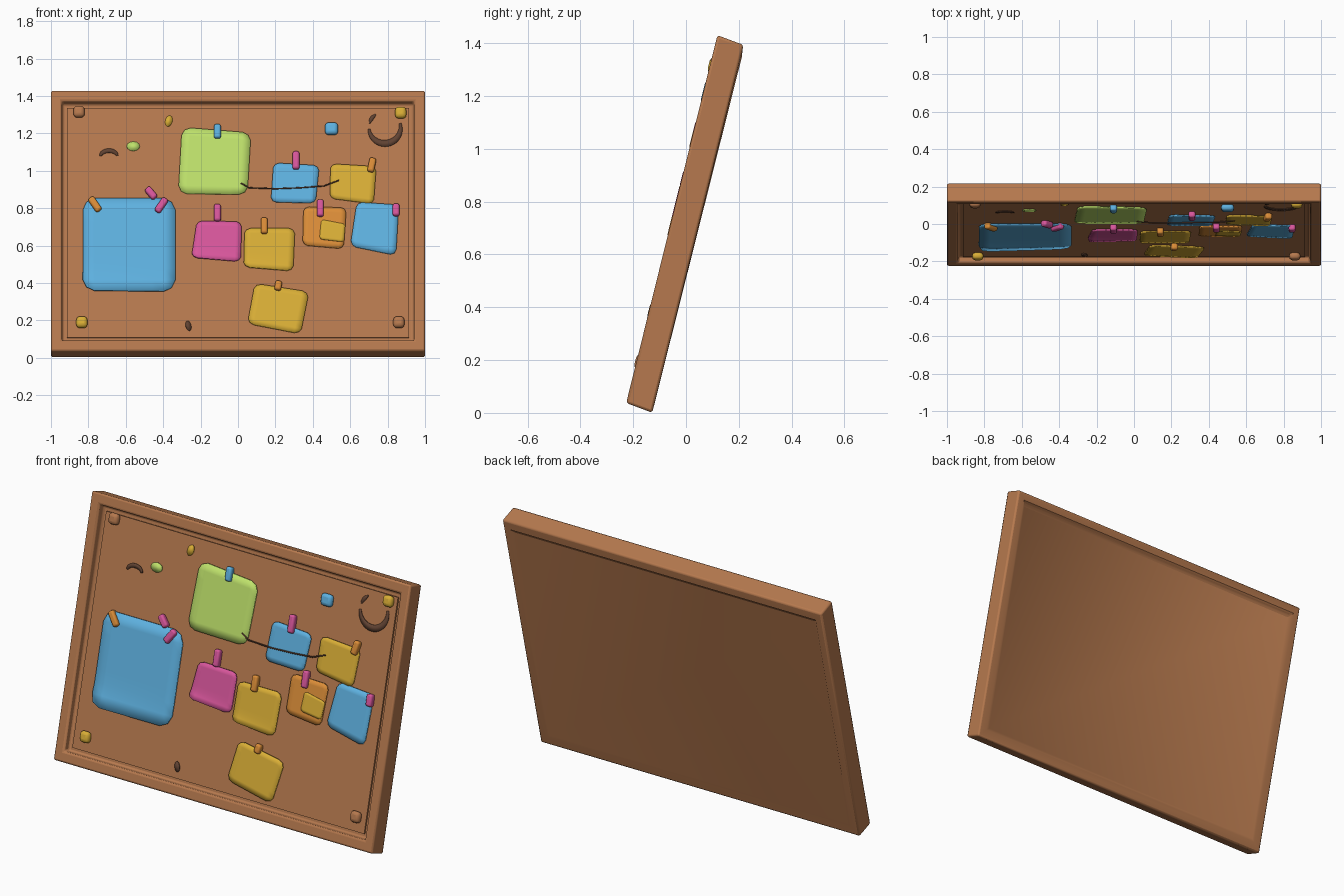
import bpy, bmesh, math
from mathutils import Matrix, Vector

cube = bpy.data.objects.get("Cube")
if cube:
    bpy.data.objects.remove(cube, do_unlink=True)


def material(name, rgb):
    lin = [((c / 255 + 0.055) / 1.055) ** 2.4 for c in rgb] + [1]
    m = bpy.data.materials.new(name)
    m.use_nodes = True
    m.diffuse_color = lin
    bsdf = m.node_tree.nodes["Principled BSDF"]
    bsdf.inputs["Base Color"].default_value = lin
    bsdf.inputs["Roughness"].default_value = 0.8
    return m


BROWN = material("cork brown", (182, 121, 78))
DARK = material("dark brown", (96, 66, 50))
BLUE = material("sky blue", (94, 177, 224))
GREEN = material("lime green", (190, 225, 107))
PINK = material("pink", (216, 86, 156))
YELLOW = material("mustard yellow", (217, 174, 54))
ORANGE = material("orange", (219, 141, 56))

# Leaning board space: x across, y up the panel, z out of the panel surface
LEAN = Matrix(((1, 0, 0, 0),
               (0, 0.248, -0.94, -0.205),
               (0, 1, 0.35, 0),
               (0, 0, 0, 1)))
BOTTOM, TOP, BACK, FRONT = 0.027, 1.42, -0.075, 0.03


def finish(bm, name, mat, bevel=0, segments=2, solid=0):
    bmesh.ops.recalc_face_normals(bm, faces=bm.faces)
    bm.transform(LEAN)
    me = bpy.data.meshes.new(name)
    bm.to_mesh(me)
    bm.free()
    me.materials.append(mat)
    ob = bpy.data.objects.new(name, me)
    bpy.context.collection.objects.link(ob)
    if solid:
        mod = ob.modifiers.new("thickness", 'SOLIDIFY')
        mod.thickness, mod.offset = solid, 0
    if bevel:
        mod = ob.modifiers.new("soft edges", 'BEVEL')
        mod.width, mod.segments = bevel, segments
    bpy.ops.object.select_all(action='DESELECT')
    ob.select_set(True)
    bpy.context.view_layer.objects.active = ob
    bpy.ops.object.shade_smooth_by_angle(angle=math.radians(40))
    return ob


def box(lo, hi, spin=0):
    lo, hi = Vector(lo), Vector(hi)
    bm = bmesh.new()
    mat = (Matrix.Translation((lo + hi) / 2) @ Matrix.Rotation(spin, 4, 'Z')
           @ Matrix.Diagonal((hi - lo).to_4d()))
    bmesh.ops.create_cube(bm, size=1, matrix=mat)
    return bm


def face_towards(bm, direction):
    bm.normal_update()
    return max(bm.faces, key=lambda f: f.normal.z * direction)


def frame():
    bm = box((-1, BOTTOM, BACK), (1, TOP, FRONT))
    # Recess the front, leaving a rim with a sloping inner wall
    front = face_towards(bm, 1)
    bmesh.ops.inset_region(bm, faces=[front], thickness=0.08)
    bmesh.ops.inset_region(bm, faces=[front], thickness=0.008)
    for v in front.verts:
        v.co.z = -0.01
    # Back panel sinks in below the top rail only
    back = face_towards(bm, -1)
    bmesh.ops.inset_region(bm, faces=[back], thickness=0.07)
    bmesh.ops.inset_region(bm, faces=[back], thickness=0.02)
    for v in back.verts:
        if v.co.y > 1:
            v.co.z += 0.014
    finish(bm, "frame", BROWN, 0.01)


def note(name, mat, corners, z=0.007, curl=0.0, n=8):
    """Paper sheet from corners: top left, top right, bottom right, bottom left."""
    tl, tr, br, bl = [Vector(c) for c in corners]
    bm = bmesh.new()
    rows = []
    for j in range(n + 1):
        t = j / n
        row = []
        for i in range(n + 1):
            s = i / n
            # Pull the corners in a little to round them
            corner = i in (0, n) and j in (0, n)
            s2, t2 = [0.5 + (k - 0.5) * (0.92 if corner else 1) for k in (s, t)]
            p = tl.lerp(tr, s2).lerp(bl.lerp(br, s2), t2)
            lift = curl * max(0, t - 0.7) ** 2 * 11 * (1 - 0.7 * s)
            row.append(bm.verts.new((p.x, p.y, z + lift)))
        rows.append(row)
    for a, b in zip(rows, rows[1:]):
        for i in range(n):
            bm.faces.new((a[i], a[i + 1], b[i + 1], b[i]))
    finish(bm, name, mat, solid=0.008)


def pin(name, mat, x, y, length, spin=0, width=0.036, height=0.032):
    bm = box((x - width / 2, y - length / 2, -0.005),
             (x + width / 2, y + length / 2, height), math.radians(spin))
    finish(bm, name, mat, min(width, length) * 0.32, 3)


def stroke(name, mat, centre, radius, start, end, width, squash=1):
    """Flat tapered arc plate."""
    bm = bmesh.new()
    steps, pairs = 20, []
    for i in range(steps + 1):
        a = math.radians(start + (end - start) * i / steps)
        half = width / 2 * (0.35 + 0.65 * math.sin(math.pi * i / steps))
        pairs.append([bm.verts.new((centre[0] + r * math.cos(a),
                                    centre[1] + r * squash * math.sin(a), 0.003))
                      for r in (radius - half, radius + half)])
    for a, b in zip(pairs, pairs[1:]):
        bm.faces.new((a[0], a[1], b[1], b[0]))
    finish(bm, name, mat, solid=0.004)


def spot(name, mat, x, y, w, h, spin=0):
    bm = bmesh.new()
    mtx = (Matrix.Translation((x, y, 0.003)) @ Matrix.Rotation(math.radians(spin), 4, 'Z')
           @ Matrix.Diagonal((w / 2, h / 2, 1, 1)))
    bmesh.ops.create_circle(bm, cap_ends=True, segments=12, radius=1, matrix=mtx)
    finish(bm, name, mat, solid=0.006)


# Board
frame()
finish(box((-0.915, 0.11, -0.04), (0.915, 1.335, 0)), "cork_panel", BROWN)

# Paper notes
note("large_blue_note", BLUE, ((-.83, .85), (-.335, .85), (-.335, .35), (-.83, .35)), curl=0.022)
note("green_note", GREEN, ((-.30, 1.23), (.07, 1.20), (.05, .87), (-.32, .875)))
note("pink_note", PINK, ((-.22, .73), (.02, .725), (.015, .51), (-.25, .53)), curl=0.015)
note("middle_yellow_note", YELLOW, ((.035, .69), (.305, .69), (.295, .46), (.03, .48)), curl=0.01)
note("low_yellow_note", YELLOW, ((.09, .395), (.38, .35), (.335, .125), (.05, .18)))
note("upper_blue_note", BLUE, ((.19, 1.04), (.435, 1.025), (.415, .825), (.175, .83)))
note("upper_yellow_note", YELLOW, ((.495, 1.035), (.74, 1.02), (.725, .82), (.49, .85)))
note("orange_note", ORANGE, ((.35, .805), (.58, .80), (.565, .58), (.345, .60)))
note("small_yellow_note", YELLOW, ((.445, .735), (.575, .71), (.565, .615), (.435, .63)), z=0.012)
note("right_blue_note", BLUE, ((.635, .83), (.86, .815), (.845, .545), (.60, .595)))

# Push pins
pins = ((BLUE, -.11, 1.205, .075, 0), (PINK, .31, 1.05, .095, 0),
        (ORANGE, .715, 1.025, .075, -12), (PINK, -.11, .77, .09, 0),
        (ORANGE, .14, .70, .085, 0), (PINK, .44, .795, .09, 0),
        (PINK, .845, .785, .065, 0), (ORANGE, -.765, .815, .085, 35),
        (PINK, -.465, .875, .07, 40), (PINK, -.41, .81, .085, -35),
        (ORANGE, .215, .38, .05, -10))
for i, (mat, x, y, length, spin) in enumerate(pins):
    pin(f"push_pin_{i + 1}", mat, x, y, length, spin)
pin("square_blue_pin", BLUE, .50, 1.22, .065, 0, .07)

# Corner studs
for side, level, mat, x, y in (("right", "top", BROWN, -.85, 1.31), ("left", "top", YELLOW, .87, 1.305),
                               ("right", "bottom", YELLOW, -.835, .185), ("left", "bottom", BROWN, .86, .185)):
    pin(f"{level}_{side}_stud", mat, x, y, .06, 0, .06, 0.035)

# Painted stains and paper scraps
stroke("ring_stain", DARK, (.785, 1.23), .085, 185, 375, .035)
stroke("ring_stain_end", DARK, (.785, 1.23), .085, 125, 165, .02)
stroke("curved_stain", DARK, (-.69, 1.075), .045, 10, 175, .032, 0.7)
spot("small_stain", DARK, -.265, .17, .03, .055, 15)
spot("green_scrap", GREEN, -.56, 1.13, .07, .05)
spot("yellow_scrap", YELLOW, -.37, 1.265, .038, .06, -15)

# String draped between the notes
curve = bpy.data.curves.new("string", 'CURVE')
curve.dimensions = '3D'
curve.bevel_depth, curve.bevel_resolution = 0.004, 1
path = ((.015, .93), (.06, .905), (.2, .90), (.33, .905), (.46, .915), (.54, .945))
spline = curve.splines.new('POLY')
spline.points.add(len(path) - 1)
for point, (x, y) in zip(spline.points, path):
    point.co = (LEAN @ Vector((x, y, 0.012))).to_4d()
curve.materials.append(DARK)
bpy.context.collection.objects.link(bpy.data.objects.new("string", curve))
